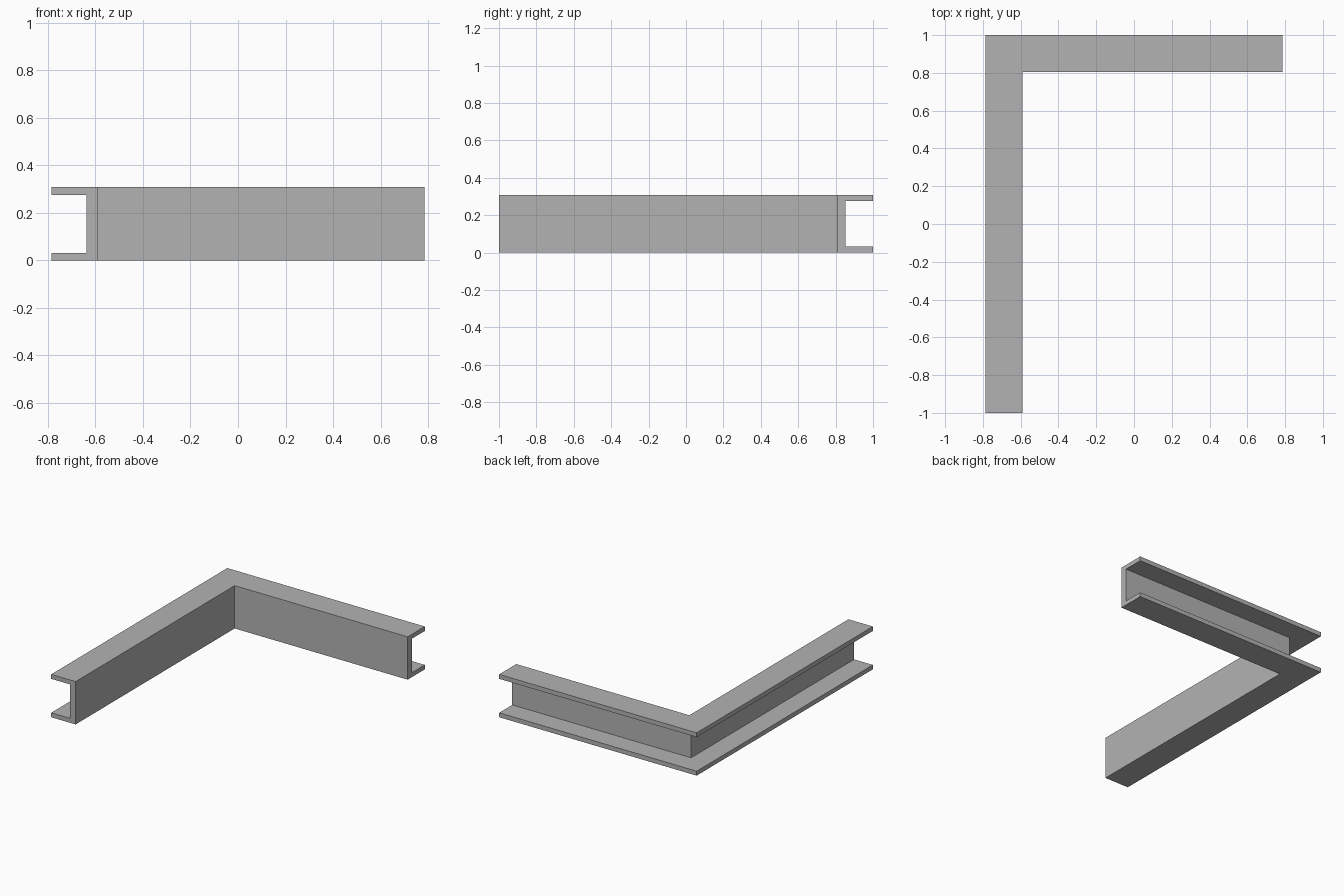
import bpy
import bmesh

cube = bpy.data.objects.get("Cube")
if cube:
    bpy.data.objects.remove(cube, do_unlink=True)

# Overall sizes
HALF_X, HALF_Y = 0.785, 1.0
HEIGHT, DEPTH = 0.308, 0.194
FLANGE, WEB = 0.032, 0.046

steel = bpy.data.materials.new("grey steel")
steel.use_nodes = True
color = (0.45, 0.45, 0.45, 1.0)
steel.diffuse_color = color
steel.node_tree.nodes["Principled BSDF"].inputs["Base Color"].default_value = color

# C-shaped section: (distance in from the outer edge, height)
lip = DEPTH - WEB
profile = [(0, 0), (DEPTH, 0), (DEPTH, HEIGHT), (0, HEIGHT),
           (0, HEIGHT - FLANGE), (lip, HEIGHT - FLANGE), (lip, FLANGE), (0, FLANGE)]

# Stations along the L: front end, mitred corner, side end
stations = [
    lambda d: (-HALF_X + d, -HALF_Y),
    lambda d: (-HALF_X + d, HALF_Y - d),
    lambda d: (HALF_X, HALF_Y - d),
]

# Sweep the section through the stations and cap both ends
bm = bmesh.new()
rings = [[bm.verts.new((*place(d), z)) for d, z in profile] for place in stations]
for a, b in zip(rings, rings[1:]):
    for i in range(len(profile)):
        j = (i + 1) % len(profile)
        bm.faces.new((a[i], a[j], b[j], b[i]))
bm.faces.new(rings[0])
bm.faces.new(rings[-1][::-1])
bmesh.ops.recalc_face_normals(bm, faces=bm.faces)

mesh = bpy.data.meshes.new("corner_channel_beam")
bm.to_mesh(mesh)
bm.free()
mesh.materials.append(steel)
beam = bpy.data.objects.new("corner_channel_beam", mesh)
bpy.context.collection.objects.link(beam)
